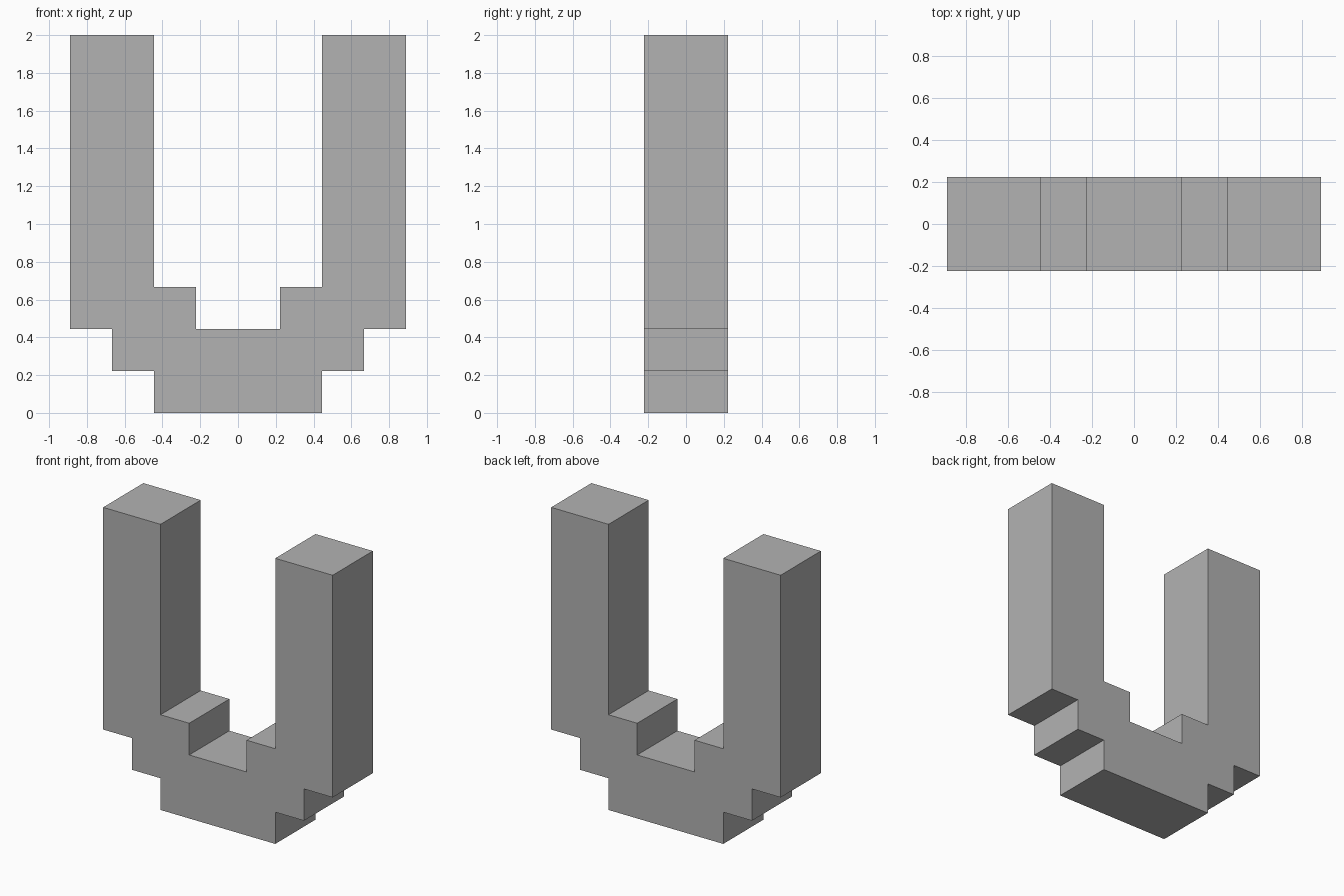
import bpy
import bmesh

cube = bpy.data.objects.get("Cube")
if cube:
    bpy.data.objects.remove(cube, do_unlink=True)

UNIT = 2 / 9  # every step is one unit wide and high


def flat_material(name, value):
    mat = bpy.data.materials.new(name)
    mat.use_nodes = True
    color = (value, value, value, 1)
    mat.diffuse_color = color
    mat.node_tree.nodes["Principled BSDF"].inputs["Base Color"].default_value = color
    return mat


def extrude_profile(name, points, depth, mat):
    """Extrude a closed x-z outline along y, centred on y = 0."""
    bm = bmesh.new()
    face = bm.faces.new([bm.verts.new((x, -depth / 2, z)) for x, z in points])
    new = bmesh.ops.extrude_face_region(bm, geom=[face])["geom"]
    verts = [g for g in new if isinstance(g, bmesh.types.BMVert)]
    bmesh.ops.translate(bm, verts=verts, vec=(0, depth, 0))
    bmesh.ops.recalc_face_normals(bm, faces=bm.faces)
    mesh = bpy.data.meshes.new(name)
    bm.to_mesh(mesh)
    bm.free()
    mesh.materials.append(mat)
    obj = bpy.data.objects.new(name, mesh)
    bpy.context.collection.objects.link(obj)
    return obj


# Left half of the stepped outline, from bottom to inner floor, in units
half = [(2, 0), (2, 1), (3, 1), (3, 2), (4, 2), (4, 9),
        (2, 9), (2, 3), (1, 3), (1, 2)]
outline = half + [(-x, z) for x, z in reversed(half)]
outline = [(x * UNIT, z * UNIT) for x, z in outline]

# Two upright posts joined by a stepped base
extrude_profile("stepped_fork", outline, 2 * UNIT, flat_material("plain grey", 0.448))
